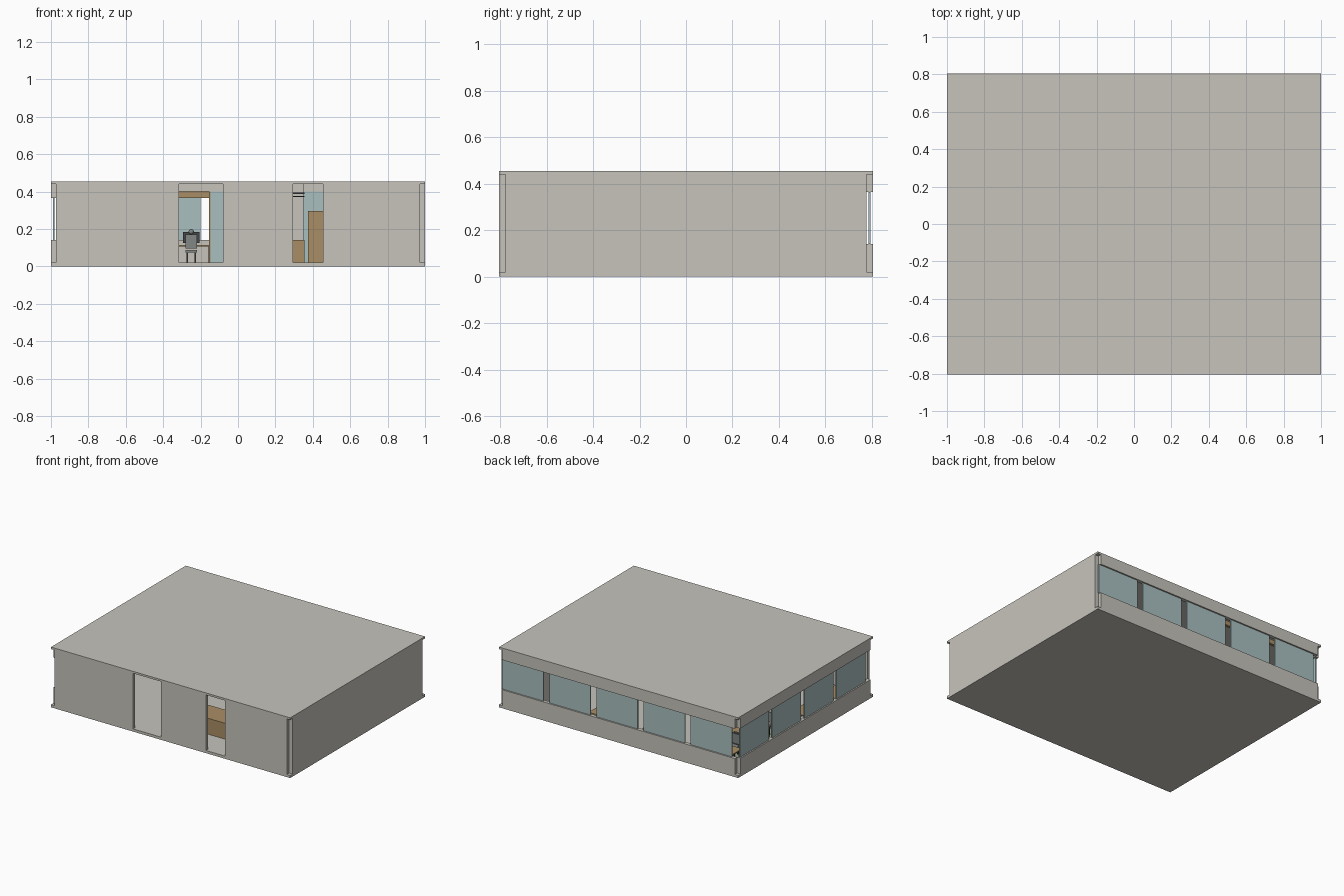
import bpy, bmesh, math
from mathutils import Matrix, Vector

if "Cube" in bpy.data.objects:
    bpy.data.objects.remove(bpy.data.objects["Cube"])


def material(name, rgb):
    m = bpy.data.materials.new(name)
    m.diffuse_color = (*rgb, 1)
    m.use_nodes = True
    m.node_tree.nodes["Principled BSDF"].inputs["Base Color"].default_value = m.diffuse_color
    return m


STONE = material("stone", (0.57, 0.55, 0.50))
WOOD = material("wood", (0.40, 0.27, 0.13))
GLASS = material("glass", (0.40, 0.52, 0.52))
GREEN = material("carpet", (0.30, 0.36, 0.24))
DARK = material("dark", (0.06, 0.06, 0.06))
GREY = material("grey", (0.22, 0.24, 0.23))


def boxes(name, spans, mat):
    """One object made of boxes, each given as x0, x1, y0, y1, z0, z1."""
    bm = bmesh.new()
    for x0, x1, y0, y1, z0, z1 in spans:
        size = Vector((x1 - x0, y1 - y0, z1 - z0))
        mid = Vector((x0 + x1, y0 + y1, z0 + z1)) / 2
        bmesh.ops.create_cube(bm, size=1, matrix=Matrix.Translation(mid) @ Matrix.Diagonal((*size, 1)))
    me = bpy.data.meshes.new(name)
    bm.to_mesh(me)
    bm.free()
    ob = bpy.data.objects.new(name, me)
    me.materials.append(mat)
    bpy.context.collection.objects.link(ob)
    return ob


X, Y = 1.0, 0.805          # outer half sizes
XI, YI = 0.972, 0.777      # inner faces of the walls
F, C = 0.02, 0.44          # floor and ceiling heights
SILL, HEAD = 0.14, 0.365   # window band

# slabs
boxes("floor_slab", [(-X, X, -Y, Y, 0, F)], STONE)
boxes("roof_slab", [(-X, X, -Y, Y, C, 0.455)], STONE)

# outer walls, with open notches at the four corners
boxes("front_wall", [(a, b, -Y, -YI, F, C) for a, b in
                     ((-XI, -0.315), (-0.08, 0.295), (0.455, XI))], STONE)
boxes("right_wall", [(XI, X, -YI, YI, F, C)], STONE)
boxes("back_wall", [(-XI, XI, YI, Y, F, SILL), (-XI, XI, YI, Y, HEAD, C)], STONE)
boxes("left_wall", [(-X, -XI, -YI, YI, F, SILL), (-X, -XI, -YI, YI, HEAD, C)], STONE)

# window panes with open gaps between them
boxes("back_panes", [(x, x + 0.345, 0.786, 0.794, SILL, HEAD)
                     for x in [-0.94 + 0.394 * i for i in range(5)]], GLASS)
boxes("left_panes", [(-0.990, -0.982, y, y + 0.345, SILL, HEAD)
                     for y in [-0.73 + 0.385 * i for i in range(4)]], GLASS)

# inner partitions
boxes("ceiling_beam", [(-XI, XI, 0.10, 0.125, 0.40, C)], STONE)
boxes("glass_partition", [(-0.15, 0.70, 0.108, 0.116, F, 0.40)], GLASS)
boxes("partition_frame", [(-0.155, -0.147, 0.104, 0.12, F, 0.40),
                          (-XI, -0.15, 0.70, 0.72, 0.365, 0.40)], WOOD)
boxes("service_wall", [(0.10, 0.35, -0.30, -0.28, F, C)], STONE)
boxes("side_partition", [(0.70, 0.72, 0.10, YI, F, C)], STONE)

# meeting area carpet
boxes("carpet", [(-0.95, -0.45, 0.05, 0.65, F, F + 0.003)], GREEN)

# storage and reception counter
boxes("reception_counter", [(0.02, 0.355, -0.58, -0.40, F, SILL)], WOOD)
boxes("wall_shelf", [(0.12, 0.355, -0.36, -0.30, z, z + 0.006) for z in (0.37, 0.388)], DARK)
boxes("tall_cabinet", [(0.375, 0.60, -0.10, 0.02, F, 0.295)], WOOD)


def desk(name, x, y, w=0.24, d=0.12, h=0.115):
    boxes(name + "_top", [(x - w / 2, x + w / 2, y - d / 2, y + d / 2, h - 0.008, h)], WOOD)
    boxes(name + "_legs", [(x + i * (w / 2 - 0.012) - 0.005, x + i * (w / 2 - 0.012) + 0.005,
                            y + j * (d / 2 - 0.012) - 0.005, y + j * (d / 2 - 0.012) + 0.005,
                            F, h - 0.008) for i in (-1, 1) for j in (-1, 1)], DARK)


def chair(name, x, y, turn=0.0):
    seat = boxes(name + "_seat", [(-0.032, 0.032, -0.03, 0.03, 0.055, 0.068),
                                  (-0.03, 0.03, -0.034, -0.024, 0.075, 0.15)], GREY)
    legs = boxes(name + "_legs", [(i * 0.022 - 0.004, i * 0.022 + 0.004,
                                   j * 0.022 - 0.004, j * 0.022 + 0.004, 0, 0.055)
                                  for i in (-1, 1) for j in (-1, 1)], DARK)
    for ob in (seat, legs):
        ob.location = (x, y, F)
        ob.rotation_euler.z = turn


# work desks along the back windows, each with a chair and a screen
for n, x in enumerate((-0.78, -0.25, 0.20, 0.50, 0.85)):
    desk(f"work_desk_{n}", x, 0.66, w=0.22)
    chair(f"work_chair_{n}", x, 0.55)
    boxes(f"screen_{n}", [(x - 0.045, x + 0.045, 0.69, 0.696, 0.125, 0.185),
                          (x - 0.008, x + 0.008, 0.688, 0.7, 0.115, 0.13)], DARK)

# meeting table on the carpet
desk("meeting_table", -0.72, 0.30, w=0.22, d=0.26)
for n, (dx, dy) in enumerate(((-0.06, -0.17), (0.06, -0.17), (-0.06, 0.17), (0.06, 0.17))):
    chair(f"meeting_chair_{n}", -0.72 + dx, 0.30 + dy, 0 if dy < 0 else math.pi)

# desks along the left windows
for n, y in enumerate((-0.55, -0.20)):
    desk(f"side_desk_{n}", -0.88, y, w=0.12, d=0.24)
    chair(f"side_chair_{n}", -0.78, y, math.pi / 2)

# desk lamp globe seen through the main doorway
bpy.ops.mesh.primitive_uv_sphere_add(segments=16, ring_count=8, radius=0.014, location=(-0.25, 0.64, 0.185))
globe = bpy.context.object
globe.name = "lamp_globe"
globe.data.materials.append(GREY)
bpy.ops.object.shade_smooth_by_angle()
